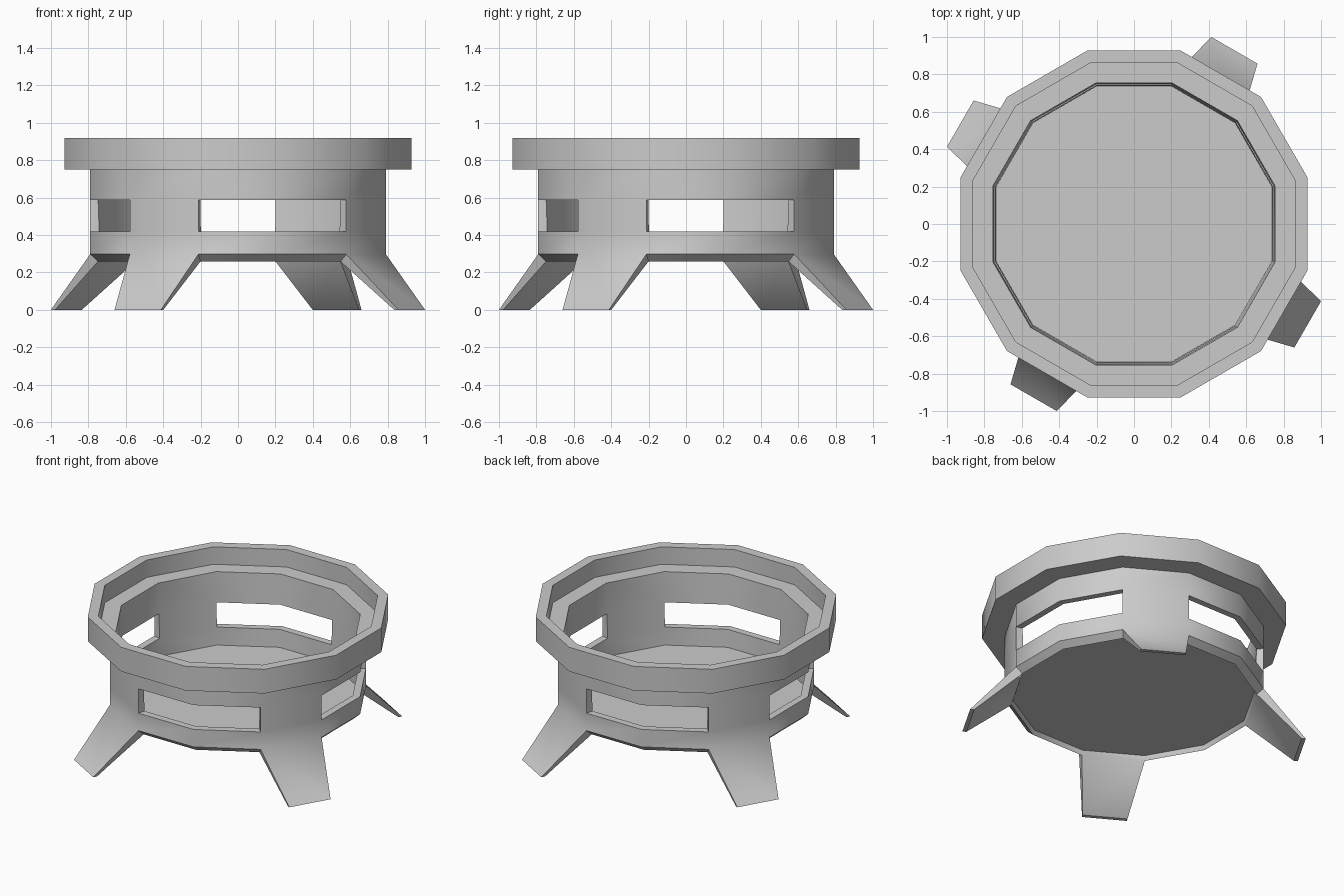
import bpy, bmesh
from math import sin, cos, radians
from mathutils import Vector

if "Cube" in bpy.data.objects:
    bpy.data.objects.remove(bpy.data.objects["Cube"])

N = 12
R_OUT, R_IN, R_FLOOR, R_BASE = 0.818, 0.781, 0.764, 0.775
Z_OUT = [0.297, 0.418, 0.587, 0.75]      # outer wall levels (window = 1..2)
Z_IN = [0.295, 0.418, 0.587, 0.797]      # inner wall levels


def ring(bm, r, z):
    return [bm.verts.new((r * cos(radians(15 + 30 * k)), r * sin(radians(15 + 30 * k)), z))
            for k in range(N)]


def finish(bm, name, soft=()):
    bmesh.ops.recalc_face_normals(bm, faces=bm.faces[:])
    for f in bm.faces:
        f.smooth = True
    for e in bm.edges:
        if len(e.link_faces) == 2 and e.calc_face_angle(0) > radians(35) and e not in soft:
            e.smooth = False
    me = bpy.data.meshes.new(name)
    bm.to_mesh(me)
    bm.free()
    ob = bpy.data.objects.new(name, me)
    bpy.context.collection.objects.link(ob)
    return ob


# Body: twelve-sided wall with four windows, floor and four splayed legs
bm = bmesh.new()
outer = [ring(bm, R_OUT, z) for z in Z_OUT]
inner = [ring(bm, R_FLOOR + (R_IN - R_FLOOR) * (z - Z_IN[0]) / (Z_IN[3] - Z_IN[0]), z)
         for z in Z_IN]
base = ring(bm, R_BASE, 0.258)
under = ring(bm, R_FLOOR, 0.29)
soft = set()
for k in range(N):
    j = (k + 1) % N
    pillar = k % 3 == 1
    # recess around the underside of the floor
    bm.faces.new((base[k], base[j], under[j], under[k]))
    # wall panels
    for lv in range(3):
        if lv == 1 and not pillar:
            continue
        for w in (outer, inner):
            bm.faces.new((w[lv][k], w[lv][j], w[lv + 1][j], w[lv + 1][k]))
    if not pillar:
        # window sill and lintel, tapered underside
        for lv in (1, 2):
            bm.faces.new((outer[lv][k], outer[lv][j], inner[lv][j], inner[lv][k]))
        bm.faces.new((outer[0][k], outer[0][j], base[j], base[k]))
        continue
    # window jambs
    for s in (k, j):
        bm.faces.new((outer[1][s], inner[1][s], inner[2][s], outer[2][s]))
    # leg
    a = radians(30 + 30 * k)
    d, t = Vector((cos(a), sin(a), 0)), Vector((-sin(a), cos(a), 0))
    o0, o1, i0, i1 = [bm.verts.new(d * r + t * 0.143 * s)
                      for r in (1.072, 1.046) for s in (-1, 1)]
    bm.faces.new((outer[0][k], outer[0][j], o1, o0))
    bm.faces.new((base[k], base[j], i1, i0))
    bm.faces.new((outer[0][k], base[k], i0, o0))
    bm.faces.new((outer[0][j], base[j], i1, o1))
    bm.faces.new((o0, o1, i1, i0))
    soft.add(bm.edges.get((outer[0][k], outer[0][j])))
# floor, top and underside
bm.faces.new(inner[0])
bm.faces.new(under)
finish(bm, "body_with_legs", soft)

# Rim: stepped ring with an inner ledge
bm = bmesh.new()
profile = [(R_OUT, 0.75), (0.96, 0.75), (0.96, 0.918), (0.892, 0.918),
           (0.892, Z_IN[3]), (R_IN, Z_IN[3])]
rings = [ring(bm, r, z) for r, z in profile]
for p, q in zip(rings, rings[1:]):
    for k in range(N):
        j = (k + 1) % N
        bm.faces.new((p[k], p[j], q[j], q[k]))
finish(bm, "rim")
